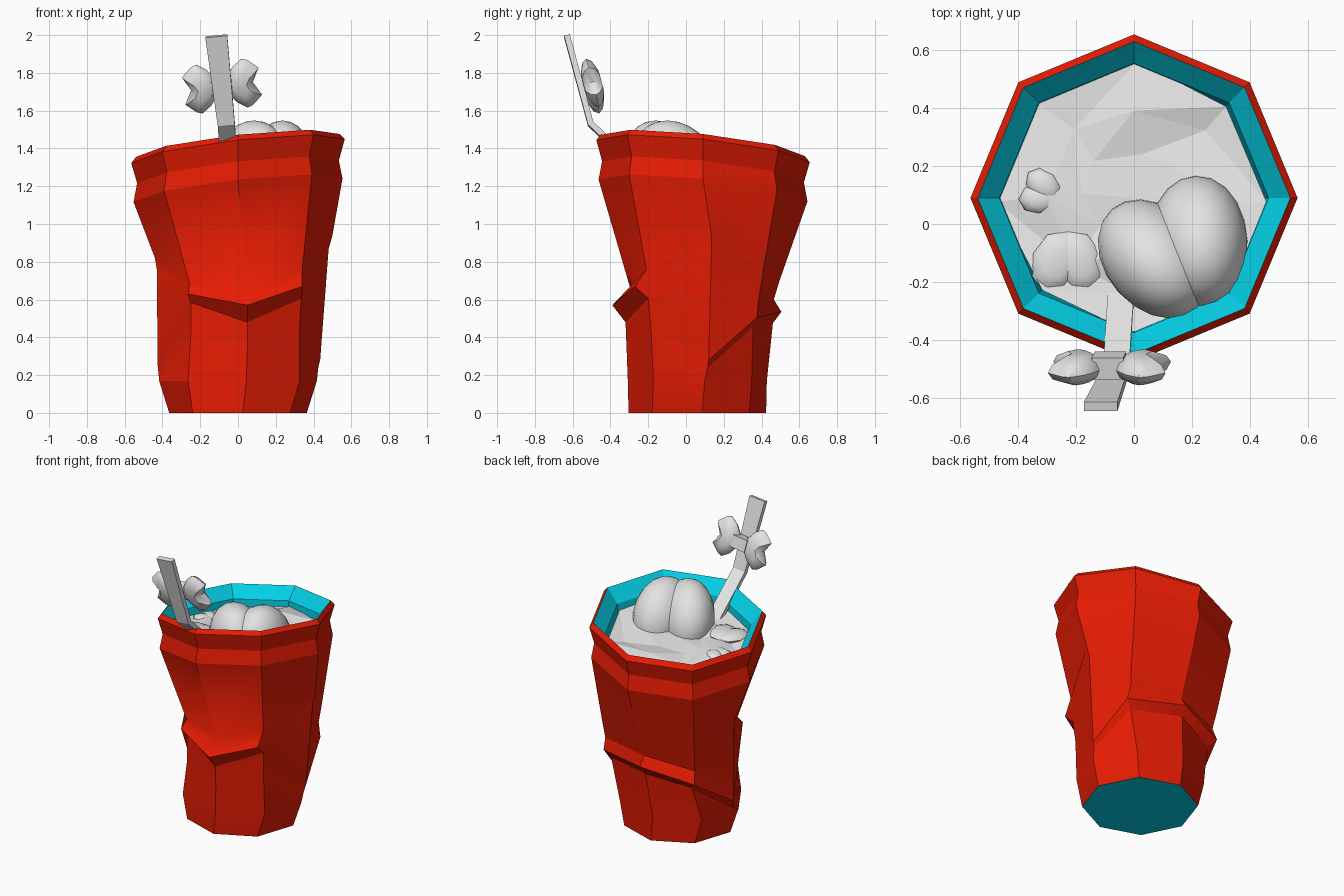
import bpy
import bmesh
import random
from math import sin, cos, pi, radians
from mathutils import Vector, Matrix

random.seed(4)
SIDES = 8

default_cube = bpy.data.objects.get("Cube")
if default_cube:
    bpy.data.objects.remove(default_cube, do_unlink=True)


def make_material(name, colour):
    material = bpy.data.materials.new(name)
    material.use_nodes = True
    material.diffuse_color = (*colour, 1)
    shader = material.node_tree.nodes["Principled BSDF"]
    shader.inputs["Base Color"].default_value = (*colour, 1)
    return material


red = make_material("cup red", (0.82, 0.012, 0.001))
cyan = make_material("lining cyan", (0.001, 0.67, 0.84))
white = make_material("ice white", (0.77, 0.77, 0.77))


def finish(name, bm, materials, smooth_angle=None):
    """Turn a bmesh into a linked object with materials and shading."""
    bmesh.ops.recalc_face_normals(bm, faces=bm.faces)
    mesh = bpy.data.meshes.new(name)
    bm.to_mesh(mesh)
    bm.free()
    obj = bpy.data.objects.new(name, mesh)
    bpy.context.collection.objects.link(obj)
    for material in materials:
        mesh.materials.append(material)
    if smooth_angle:
        bpy.ops.object.select_all(action="DESELECT")
        obj.select_set(True)
        bpy.context.view_layer.objects.active = obj
        bpy.ops.object.shade_smooth_by_angle(angle=radians(smooth_angle))
    return obj


def loft(bm, rings, band_material=lambda band: 0, start_material=0, end_material=0):
    """Skin a stack of closed rings and cap both ends."""
    loops = [[bm.verts.new(point) for point in ring] for ring in rings]
    for band, (low, high) in enumerate(zip(loops, loops[1:])):
        count = len(low)
        for i in range(count):
            j = (i + 1) % count
            face = bm.faces.new((low[i], low[j], high[j], high[i]))
            face.material_index = band_material(band)
    bm.faces.new(loops[0][::-1]).material_index = start_material
    bm.faces.new(loops[-1]).material_index = end_material


def rim_height(x, y):
    """Height of the tilted rim plane."""
    return 1.416 + 0.112 * x - 0.105 * (y - 0.09)


def rim_ring(radius, drop):
    ring = []
    for i in range(SIDES):
        angle = 2 * pi * i / SIDES
        x, y = radius * cos(angle), 0.09 + radius * sin(angle)
        ring.append((x, y, rim_height(x, y) - drop))
    return ring


def foot_ring(radius_x, radius_y, z, twist):
    ring = []
    for i in range(SIDES):
        angle = 2 * pi * i / SIDES + radians(twist)
        ring.append((radius_x * cos(angle), 0.06 + radius_y * sin(angle), z))
    return ring


# Cup: foot, crumpled waist with a low back fold and a high front fold,
# banded rim, then the lining inside
waist_low = [(.425, .115, .24), (.325, .355, .455), (-.01, .46, .475), (-.3, .36, .41),
             (-.42, .08, .2), (-.25, -.2, .4), (.05, -.315, .35), (.325, -.185, .45)]
back_fold = [(.435, .12, .28), (.37, .375, .505), (0, .505, .535), (-.345, .4, .46),
             (-.425, .085, .25), (-.25, -.2, .585), (.05, -.32, .48), (.335, -.2, .605)]
front_fold = [(.48, .135, .87), (.35, .385, .6), (0, .465, .6), (-.33, .375, .545),
              (-.43, .09, .76), (-.265, -.245, .63), (.05, -.39, .57), (.34, -.27, .67)]
waist_high = [(.5, .135, .94), (.36, .4, .7), (0, .495, .7), (-.345, .4, .66),
              (-.44, .09, .82), (-.255, -.2, .68), (.045, -.295, .66), (.34, -.21, .76)]
outside = [foot_ring(.365, .365, 0, 4), foot_ring(.42, .37, .17, 6),
           waist_low, back_fold, front_fold, waist_high,
           rim_ring(.553, .238), rim_ring(.534, .14), rim_ring(.565, .03), rim_ring(.54, 0)]
lining = [rim_ring(.488, .06), rim_ring(.465, .085), rim_ring(.45, .4)]
bm = bmesh.new()
loft(bm, outside + lining, lambda band: int(band >= len(outside) - 1), 1, 1)
cup = finish("cup", bm, [red, cyan], 20)

# Let the wall flow smoothly into the front fold
high_ring = outside.index(waist_high)
for edge in cup.data.edges:
    if all(index // SIDES == high_ring for index in edge.vertices):
        edge.use_edge_sharp = False

# Crushed ice: a faceted, uneven disc below the rim
bm = bmesh.new()
loops = []
for radius, jitter in ((.465, .015), (.33, .035), (.17, .03)):
    points = []
    for x, y, z in rim_ring(radius, .13):
        shift = Vector([random.uniform(-jitter, jitter) for _ in range(3)])
        points.append(bm.verts.new(Vector((x, y, z)) + shift))
    loops.append(points)
centre = bm.verts.new((0, .09, rim_height(0, .09) - .14))
for outer, inner in zip(loops, loops[1:]):
    for i in range(SIDES):
        j = (i + 1) % SIDES
        bm.faces.new((outer[i], outer[j], inner[j]))
        bm.faces.new((outer[i], inner[j], inner[i]))
for i in range(SIDES):
    bm.faces.new((loops[-1][i], loops[-1][(i + 1) % SIDES], centre))
finish("crushed_ice", bm, [white])


def heart_lump(name, location, size, height, turn, segments):
    """Two overlapping lobes that make a heart-like lump, leaning forwards."""
    bm = bmesh.new()
    lean = Matrix.Identity(4)
    lean[0][2], lean[1][2] = .06, -.17
    base = Matrix.Translation(location) @ lean @ Matrix.Rotation(radians(turn), 4, "Z")
    for side in (-1, 1):
        place = (base @ Matrix.Translation((side * size * .36, 0, 0))
                 @ Matrix.Rotation(radians(side * -20), 4, "Z")
                 @ Matrix.Diagonal((size * .76, size, height, 1)))
        bmesh.ops.create_uvsphere(bm, u_segments=segments, v_segments=segments // 2 + 2,
                                  radius=1, matrix=place)
    finish(name, bm, [white], 60)


heart_lump("ice_scoop", (.147, -.09, 1.318), .225, .23, 22, 20)
heart_lump("ice_chip_front", (-.23, -.13, 1.275), .11, .03, 180, 8)
heart_lump("ice_chip_side", (-.32, .11, 1.25), .07, .03, 70, 8)

# Straw: a bent flat strip, widening to the tip
path = [((-.045, -.24, 1.28), .045), ((-.062, -.505, 1.53), .045), ((-.115, -.63, 1.995), .058)]
normals = [Vector((0, .7, .7)), Vector((0, .87, .5)), Vector((0, .96, .25))]
rings = []
for (point, half_width), normal in zip(path, normals):
    across = Vector((half_width, 0, half_width * .1))
    depth = normal * .016
    point = Vector(point)
    rings.append([point - across - depth, point + across - depth,
                  point + across + depth, point - across + depth])
bm = bmesh.new()
loft(bm, rings)
finish("straw", bm, [white])

# Bow tied behind the straw, following its lean
right = Vector((1, 0, .13)).normalized()
back = right.cross(Vector((-.13, -.26, .95))).normalized() * -1
up = back.cross(right) * -1
origin = Vector((-.085, -.495, 1.73))


def on_bow(u, depth, v):
    return origin + right * u + back * depth + up * v


half = [(.03, .045), (.07, .1), (.12, .135), (.15, .125), (.205, .075)]
outline = half + [(.165, 0)] + [(u, -v) for u, v in reversed(half)]
for label, side in (("left", 1), ("right", -1)):
    bm = bmesh.new()
    rings = []
    for depth, scale in ((-.048, .45), (-.026, .86), (0, 1), (.026, .86), (.048, .45)):
        rings.append([on_bow(side * (.1 + (u - .1) * scale), depth, v * scale)
                      for u, v in outline])
    loft(bm, rings)
    finish("bow_wing_" + label, bm, [white], 40)

bm = bmesh.new()
corners = [(-1, -1), (1, -1), (1, 1), (-1, 1)]
loft(bm, [[on_bow(a * .055, depth, b * .04) for a, b in corners] for depth in (-.035, .045)])
finish("bow_knot", bm, [white])
